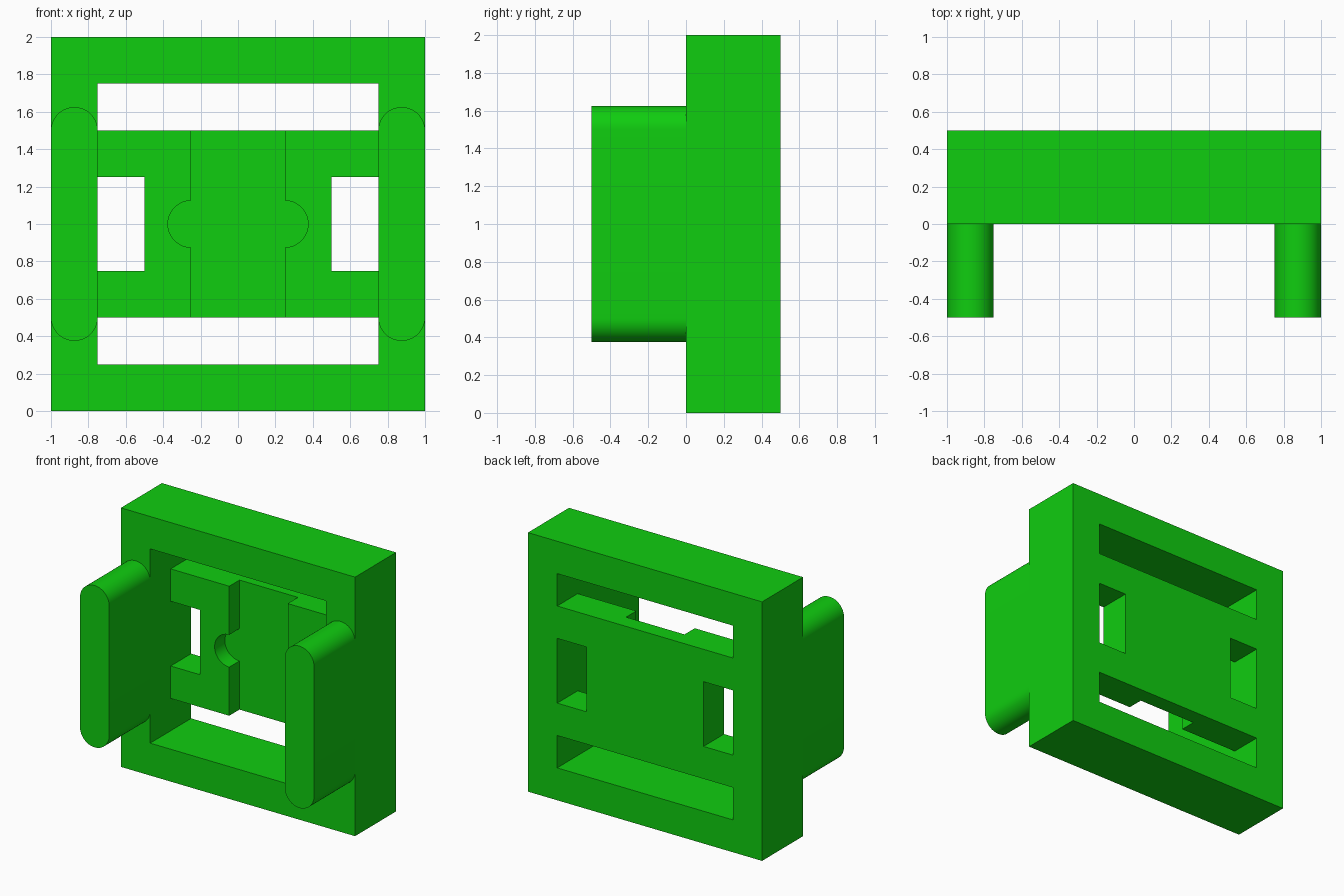
import bpy, bmesh, math

cube = bpy.data.objects.get("Cube")
if cube:
    bpy.data.objects.remove(cube, do_unlink=True)

# Single green plastic
green = bpy.data.materials.new("green")
green.use_nodes = True
colour = (0.005, 0.61, 0.005, 1.0)
green.diffuse_color = colour
green.node_tree.nodes["Principled BSDF"].inputs["Base Color"].default_value = colour


def arc(cx, cz, r, start, end, steps=24):
    """Points along an arc in the x-z plane, angles in degrees."""
    angles = [math.radians(start + (end - start) * i / steps) for i in range(steps + 1)]
    return [(cx + r * math.cos(a), cz + r * math.sin(a)) for a in angles]


def rect(half_w, z0, z1):
    return [(-half_w, z0), (half_w, z0), (half_w, z1), (-half_w, z1)]


def mirrored(outline):
    return [(-x, z) for x, z in reversed(outline)]


def prism(name, outline, y0, y1, hole=None):
    """Extrude an x-z outline from y0 to y1; a hole has as many points as the outline."""
    bm = bmesh.new()
    loops = [outline] + ([hole] if hole else [])
    rings = [[[bm.verts.new((x, y, z)) for x, z in loop] for y in (y0, y1)] for loop in loops]
    n = len(outline)
    for front, back in rings:
        for i in range(n):
            j = (i + 1) % n
            bm.faces.new((front[i], front[j], back[j], back[i]))
    for side in (0, 1):
        if hole:
            outer, inner = rings[0][side], rings[1][side]
            for i in range(n):
                j = (i + 1) % n
                bm.faces.new((outer[i], outer[j], inner[j], inner[i]))
        else:
            bm.faces.new(rings[0][side])
    bmesh.ops.recalc_face_normals(bm, faces=bm.faces[:])
    mesh = bpy.data.meshes.new(name)
    bm.to_mesh(mesh)
    bm.free()
    mesh.materials.append(green)
    obj = bpy.data.objects.new(name, mesh)
    bpy.context.collection.objects.link(obj)
    bpy.ops.object.select_all(action='DESELECT')
    obj.select_set(True)
    bpy.context.view_layer.objects.active = obj
    bpy.ops.object.shade_smooth_by_angle(angle=math.radians(30))
    return obj


# Square outer frame
prism("frame", rect(1.0, 0.0, 2.0), 0.0, 0.5, hole=rect(0.75, 0.25, 1.75))

# Thin recessed panel with a round tab on each side
tab = arc(0.25, 1.0, 0.125, -90, 90)
panel_side = [(0.25, 0.5)] + tab + [(0.25, 1.5)]
prism("centre_panel", panel_side + mirrored(panel_side), 0.375, 0.5)

# Thicker C-shaped pads: round notch inside, rectangular slot next to the frame
pad = [(0.25, 0.5), (0.75, 0.5), (0.75, 0.75), (0.5, 0.75),
       (0.5, 1.25), (0.75, 1.25), (0.75, 1.5), (0.25, 1.5)] + tab[::-1]

# Round-ended arms standing out from the front of the frame
arm = arc(0.875, 1.5, 0.125, 0, 180) + arc(0.875, 0.5, 0.125, 180, 360)

for name, outline, y0, y1 in (("pad", pad, 0.25, 0.5), ("arm", arm, -0.5, 0.0)):
    prism("left_" + name, outline, y0, y1)
    prism("right_" + name, mirrored(outline), y0, y1)
